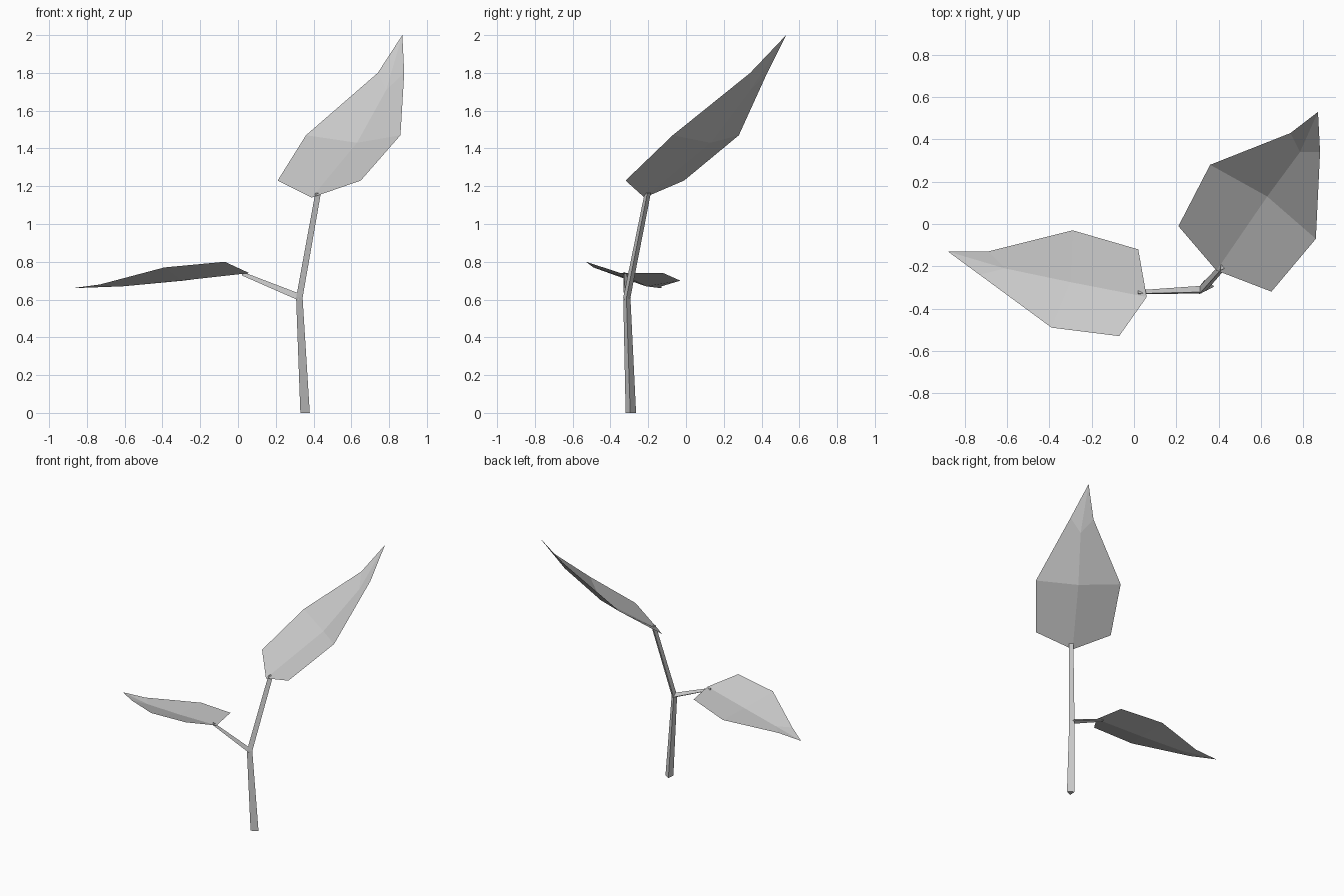
import bpy
import math
from mathutils import Vector

cube = bpy.data.objects.get("Cube")
if cube:
    bpy.data.objects.remove(cube)


def material(name, colour):
    mat = bpy.data.materials.new(name)
    mat.use_nodes = True
    mat.diffuse_color = colour
    mat.node_tree.nodes["Principled BSDF"].inputs["Base Color"].default_value = colour
    return mat


grey = material("pale grey", (0.6, 0.6, 0.6, 1))


def add_mesh(name, verts, faces):
    mesh = bpy.data.meshes.new(name)
    mesh.from_pydata(verts, [], faces)
    mesh.materials.append(grey)
    obj = bpy.data.objects.new(name, mesh)
    bpy.context.collection.objects.link(obj)
    return obj


def stem(name, rings, u, v, turn):
    """Tapered three-sided stem through (centre, radius) rings."""
    u, v = Vector(u), Vector(v)
    verts = []
    for centre, radius in rings:
        for k in range(3):
            a = math.radians(turn + 120 * k)
            verts.append(Vector(centre) + radius * (u * math.cos(a) + v * math.sin(a)))
    faces = []
    for r in range(len(rings) - 1):
        for k in range(3):
            a, b = 3 * r + k, 3 * r + (k + 1) % 3
            faces.append((a, b, b + 3, a + 3))
    last = len(verts) - 3
    faces += [(2, 1, 0), (last, last + 1, last + 2)]
    return add_mesh(name, verts, faces)


def leaf(name, base, tip, near, far, rib):
    """Folded sheet: two three-point edges joined along a sunken midrib."""
    verts = [base, *rib, tip, *near, *far]
    faces = []
    for s, flip in ((4, False), (7, True)):
        side = [(0, 1, s + 1, s), (1, 2, s + 2, s + 1), (2, 3, s + 2)]
        faces += [f[::-1] if flip else f for f in side]
    return add_mesh(name, verts, faces)


# Main stem, bent at the fork
stem("main_stem",
     [((0.348, -0.293, 0), 0.032),
      ((0.32, -0.314, 0.61), 0.022),
      ((0.42, -0.203, 1.165), 0.019)],
     (1, 0, 0), (0, 1, 0), -4)

# Side stem reaching to the lower leaf
stem("side_stem",
     [((0.32, -0.314, 0.613), 0.022),
      ((0.02, -0.325, 0.737), 0.012)],
     (0, 1, 0), (0, 0, 1), -10)

# Upper leaf
leaf("upper_leaf", (0.39, -0.22, 1.14), (0.87, 0.53, 2.0),
     near=[(0.21, -0.01, 1.23), (0.36, 0.28, 1.47), (0.74, 0.43, 1.80)],
     far=[(0.65, -0.32, 1.23), (0.86, -0.07, 1.47), (0.88, 0.34, 1.80)],
     rib=[(0.63, 0.13, 1.43), (0.785, 0.34, 1.71)])

# Lower leaf
leaf("lower_leaf", (0.06, -0.345, 0.74), (-0.88, -0.13, 0.66),
     near=[(-0.07, -0.53, 0.80), (-0.39, -0.49, 0.77), (-0.73, -0.24, 0.68)],
     far=[(0.02, -0.12, 0.74), (-0.29, -0.03, 0.70), (-0.69, -0.13, 0.67)],
     rib=[(-0.3, -0.275, 0.70), (-0.61, -0.21, 0.67)])
